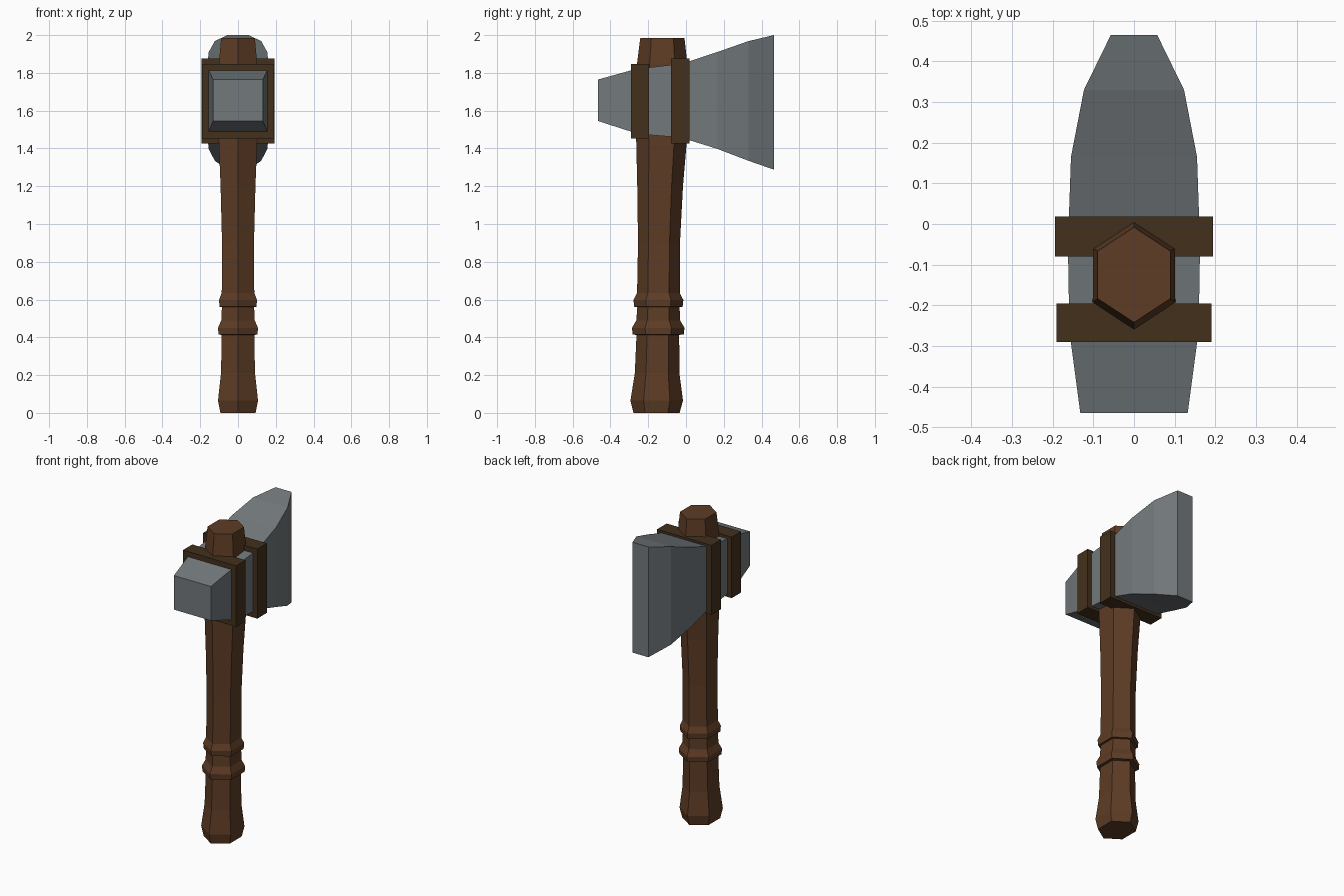
import bpy, bmesh
from math import sin, cos, pi

if "Cube" in bpy.data.objects:
    bpy.data.objects.remove(bpy.data.objects["Cube"])


def material(name, rgb):
    m = bpy.data.materials.new(name)
    m.diffuse_color = (*rgb, 1)
    m.use_nodes = True
    m.node_tree.nodes["Principled BSDF"].inputs["Base Color"].default_value = m.diffuse_color
    return m


def loft(name, rings, mat):
    """Bridge closed rings of equal point count and cap both ends."""
    bm = bmesh.new()
    loops = [[bm.verts.new(p) for p in ring] for ring in rings]
    n = len(loops[0])
    for a, b in zip(loops, loops[1:]):
        for i in range(n):
            j = (i + 1) % n
            bm.faces.new((a[i], a[j], b[j], b[i]))
    bm.faces.new(loops[0])
    bm.faces.new(loops[-1])
    bmesh.ops.recalc_face_normals(bm, faces=bm.faces)
    mesh = bpy.data.meshes.new(name)
    bm.to_mesh(mesh)
    bm.free()
    ob = bpy.data.objects.new(name, mesh)
    bpy.context.collection.objects.link(ob)
    mesh.materials.append(mat)
    return ob


def hexagon(z, cy, r):
    # narrow hexagon with its points facing front and back
    return [(0.88 * r * sin(i * pi / 3), cy + r * cos(i * pi / 3), z) for i in range(6)]


def rectangle(y, hx, z0, z1):
    return [(-hx, y, z0), (hx, y, z0), (hx, y, z1), (-hx, y, z1)]


wood = material("wood", (0.11, 0.045, 0.018))
leather = material("leather", (0.055, 0.03, 0.012))
steel = material("steel", (0.17, 0.19, 0.2))

# Handle: height, centre y, radius; includes the two grip rings
handle = [(0.0, -0.156, 0.122), (0.065, -0.155, 0.139), (0.21, -0.153, 0.118),
          (0.413, -0.149, 0.113), (0.415, -0.147, 0.135), (0.45, -0.147, 0.139),
          (0.49, -0.147, 0.116), (0.56, -0.146, 0.112), (0.562, -0.146, 0.128),
          (0.598, -0.146, 0.132), (0.635, -0.146, 0.113), (0.90, -0.143, 0.111),
          (1.20, -0.137, 0.121), (1.46, -0.129, 0.135), (1.85, -0.126, 0.133),
          (1.985, -0.125, 0.117)]
loft("handle", [hexagon(*s) for s in handle], wood)

# Axe head: y, half width, bottom z, top z
head = [(-0.465, 0.132, 1.545, 1.765), (-0.285, 0.156, 1.487, 1.815),
        (-0.20, 0.16, 1.472, 1.828), (-0.08, 0.162, 1.462, 1.842),
        (0.02, 0.16, 1.443, 1.862), (0.165, 0.155, 1.398, 1.91),
        (0.33, 0.123, 1.335, 1.968), (0.465, 0.057, 1.288, 2.0)]
loft("axe_head", [rectangle(*s) for s in head], steel)

# Bands wrapped around the head
for name, y0, y1, hx, z0, z1 in [("blade_band", -0.08, 0.018, 0.194, 1.427, 1.876),
                                 ("poll_band", -0.29, -0.195, 0.19, 1.453, 1.847)]:
    loft(name, [rectangle(y, hx, z0, z1) for y in (y0, y1)], leather)
